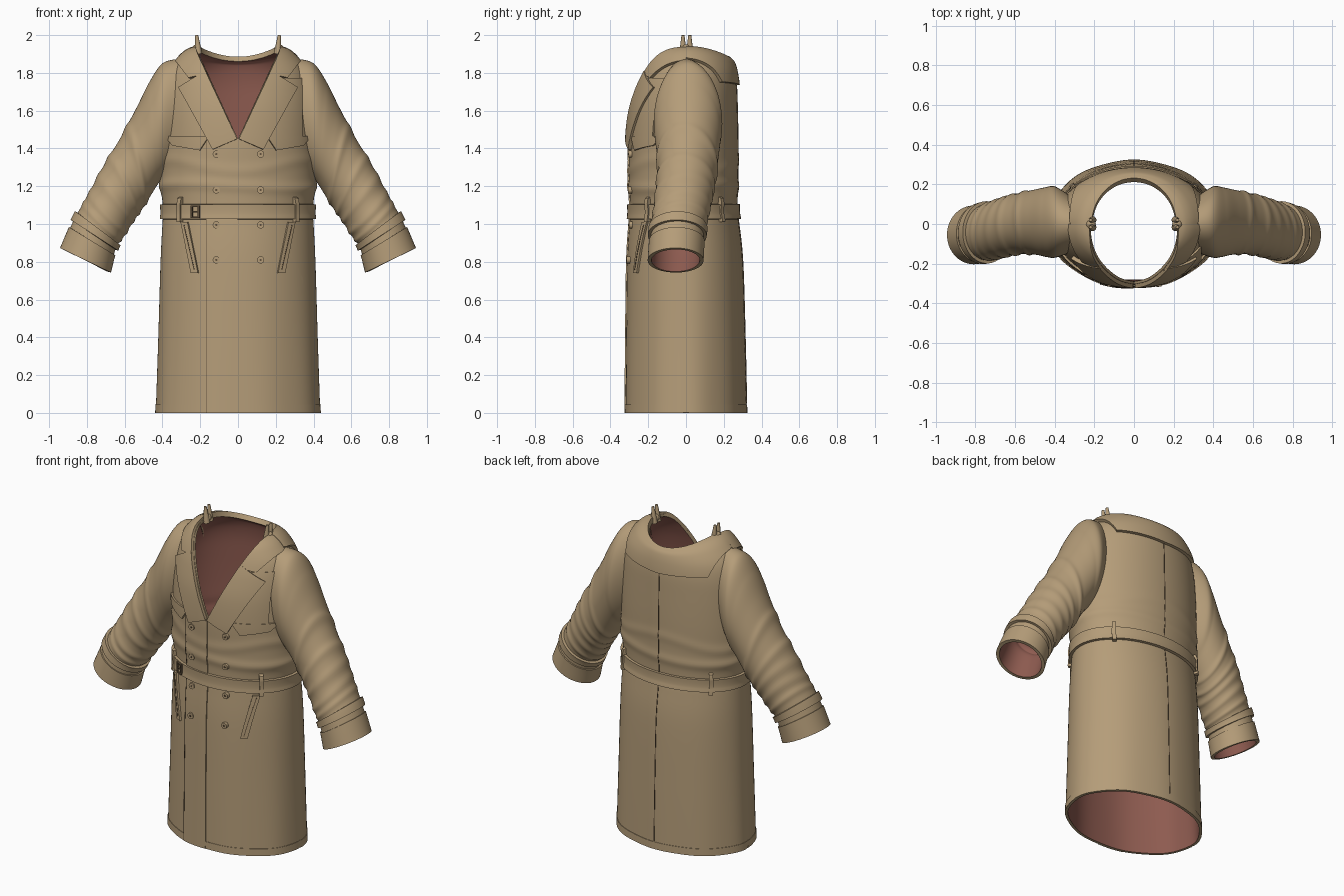
import bpy, bmesh
from math import sin, cos, pi, exp, radians
from mathutils import Vector

if "Cube" in bpy.data.objects:
    bpy.data.objects.remove(bpy.data.objects["Cube"])


def material(name, rgb):
    m = bpy.data.materials.new(name)
    m.use_nodes = True
    m.diffuse_color = (*rgb, 1)
    m.node_tree.nodes["Principled BSDF"].inputs["Base Color"].default_value = (*rgb, 1)
    return m


TAN = material("tan cloth", (0.46, 0.335, 0.19))
LINING = material("red brown lining", (0.27, 0.105, 0.08))
DARK = material("dark brown stitching", (0.12, 0.08, 0.045))

# Body rings: height, half width, front y, back y, droop away from the shoulder line
BODY = [
    (0, .435, -.322, .32, 0), (.4, .422, -.318, .312, 0), (.8, .41, -.312, .3, 0),
    (1.0, .4, -.3, .28, 0), (1.06, .395, -.295, .27, 0), (1.12, .4, -.297, .27, 0),
    (1.2, .41, -.3, .273, 0), (1.32, .41, -.302, .275, 0), (1.45, .408, -.303, .275, 0),
    (1.6, .4, -.29, .272, 0), (1.72, .385, -.262, .268, 0), (1.81, .355, -.235, .258, .2),
    (1.88, .3, -.215, .245, .6), (1.915, .255, -.2, .232, 1), (1.925, .21, -.19, .22, 1.1)]
# Sleeve rings: outer x z, inner x z, centre y, half depth
SLEEVE = [
    (.31, 1.875, .36, 1.28, 0, .15), (.4, 1.85, .4, 1.24, .01, .18),
    (.47, 1.75, .425, 1.21, .01, .175), (.535, 1.62, .45, 1.17, .01, .165),
    (.62, 1.46, .5, 1.09, .005, .155), (.71, 1.31, .55, 1.02, -.01, .15),
    (.8, 1.14, .6, .94, -.03, .145), (.865, 1.03, .645, .875, -.045, .14),
    (.935, .87, .68, .745, -.055, .14)]
V_LOW, V_SLOPE = 1.45, 2.15


def sample(rows, u):
    """Smooth interpolation between rows."""
    i = min(int(u), len(rows) - 2)
    t = u - i
    a, b, c, d = (rows[max(0, min(len(rows) - 1, k))] for k in range(i - 1, i + 3))
    return [q + .5 * t * (r - p + t * (2 * p - 5 * q + 4 * r - s + t * (3 * (q - r) + s - p)))
            for p, q, r, s in zip(a, b, c, d)]


def tube(point, u0, u1, steps, cols=96):
    """Open tube whose faces look outward."""
    bm = bmesh.new()
    rings = [[bm.verts.new(point(u0 + (u1 - u0) * i / steps, 2 * pi * j / cols))
              for j in range(cols)] for i in range(steps + 1)]
    facing = 0
    for r, s in zip(rings, rings[1:]):
        mid = sum((v.co for v in r), Vector()) / cols
        for j in range(cols):
            k = (j + 1) % cols
            f = bm.faces.new((r[j], r[k], s[k], s[j]))
            f.normal_update()
            facing += f.normal.dot(f.calc_center_median() - mid)
    if facing < 0:
        bmesh.ops.reverse_faces(bm, faces=bm.faces[:])
    return bm


def finish(bm, name, mats, thick=0, offset=1):
    me = bpy.data.meshes.new(name)
    bm.to_mesh(me)
    bm.free()
    ob = bpy.data.objects.new(name, me)
    bpy.context.collection.objects.link(ob)
    for m in mats:
        me.materials.append(m)
    bpy.ops.object.select_all(action='DESELECT')
    ob.select_set(True)
    bpy.context.view_layer.objects.active = ob
    if thick:
        mod = ob.modifiers.new("thickness", 'SOLIDIFY')
        mod.thickness, mod.offset = thick, offset
        mod.material_offset = len(mats) - 1
        bpy.ops.object.modifier_apply(modifier=mod.name)
    bpy.ops.object.shade_smooth_by_angle(angle=radians(40))
    return ob


def body_point(u, a):
    z, w, front, back, droop = sample(BODY, u)
    fold = .022 * exp(-((z - 1.2 - .012 * sin(2 * a)) / .028) ** 2)
    fold += .014 * exp(-((z - 1.31 + .03 * sin(3 * a)) / .03) ** 2)
    fold += .006 * sin(9 * a) * max(0, 1 - z)
    x, y = w * cos(a), (back if sin(a) > 0 else -front) * sin(a)
    return Vector((x * (1 + fold), y * (1 + fold), z - droop * y * y))


def body_tube():
    return tube(body_point, 0, len(BODY) - 1, 112)


def cut(bm, faces, co, no, clear):
    geom = list({e for f in faces for e in (*f.verts, *f.edges)}) + list(faces)
    bmesh.ops.bisect_plane(bm, geom=geom, plane_co=co, plane_no=no, clear_outer=clear)


def cloth(name, outline, thick, front=True, mat=TAN):
    """Layer of cloth on the body, clipped to a convex outline in x and z."""
    bm = body_tube()
    cut(bm, bm.faces[:], (0, 0, 0), (0, 1 if front else -1, 0), True)
    cx = sum(p[0] for p in outline) / len(outline)
    cz = sum(p[1] for p in outline) / len(outline)
    for (x, z), (p, q) in zip(outline, outline[1:] + outline[:1]):
        no = Vector((q - z, 0, x - p))
        if no.dot(Vector((cx - x, 0, cz - z))) > 0:
            no.negate()
        cut(bm, bm.faces[:], (x, 0, z), no.normalized(), True)
    return finish(bm, name, [mat], thick)


def box(x0, x1, z0, z1):
    return [(x0, z0), (x1, z0), (x1, z1), (x0, z1)]


# Coat body with the open V neck
bm = body_tube()
for s in (-1, 1):
    cut(bm, [f for f in bm.faces if f.calc_center_median().y < 0],
        (0, 0, V_LOW), Vector((-s * V_SLOPE, 0, 1)).normalized(), False)
gone = []
for f in bm.faces:
    c = f.calc_center_median()
    if c.y < 0 and c.z > V_LOW + V_SLOPE * abs(c.x):
        gone.append(f)
bmesh.ops.delete(bm, geom=gone, context='FACES')
finish(bm, "coat_body", [TAN, LINING], .014, -1)

# Sleeves, cuffs and cuff straps
for side, word in ((1, "left"), (-1, "right")):
    def sleeve_point(u, a):
        ox, oz, ix, iz, yc, yh = sample(SLEEVE, u)
        k = 1
        for n, centre in enumerate((3.7, 4.6, 5.2, 5.8, 6.35)):
            k += .045 * exp(-((u - centre - .15 * sin(a + n)) / .16) ** 2)
        h = k * cos(a) / 2
        return Vector((side * ((ox + ix) / 2 + (ox - ix) * h), yc + yh * k * sin(a),
                       (oz + iz) / 2 + (oz - iz) * h))
    finish(tube(sleeve_point, 0, 8, 96, 64), word + "_sleeve", [TAN, LINING], .012, -1)
    finish(tube(sleeve_point, 7.3, 8, 8, 64), word + "_cuff", [TAN], .008)
    finish(tube(sleeve_point, 6.75, 7.1, 6, 64), word + "_cuff_strap", [TAN], .016)

# Belt with its loops
bm = body_tube()
cut(bm, bm.faces[:], (0, 0, 1.025), (0, 0, -1), True)
cut(bm, bm.faces[:], (0, 0, 1.105), (0, 0, 1), True)
finish(bm, "belt", [TAN], .016)
for x in (-.3, .3):
    for front in (True, False):
        cloth("belt_loop", box(x - .009, x + .009, 1.01, 1.12), .024, front)

# Lapels, collar, chest flap and slanted pockets
for s in (-1, 1):
    def flip(pts):
        return [(s * x, z) for x, z in pts]
    cloth("lapel", flip([(.004, 1.45), (.13, 1.395), (.305, 1.72), (.168, 1.805)]), .02)
    cloth("front_collar", flip([(.16, 1.79), (.255, 1.77), (.34, 1.88), (.34, 1.96), (.24, 1.96)]), .016)
    cloth("pocket_welt", flip([(.262, 1.01), (.297, 1.01), (.245, .74), (.207, .74)]), .012)
    cloth("pocket_slit", flip([(.278, .995), (.282, .995), (.228, .755), (.224, .755)]), .014, True, DARK)
    cloth("chest_pocket_flap", flip([(.15, 1.465), (.38, 1.465), (.34, 1.415), (.2, 1.39)]), .011)
cloth("back_collar", [(-.28, 1.75), (0, 1.735), (.28, 1.75), (.34, 1.96), (-.34, 1.96)], .018, False)
cloth("storm_flap", [(.06, 1.465), (.335, 1.465), (.335, 1.77), (.15, 1.77)], .008)

# Overlapping front edge, back seam and hem stitching
cloth("front_overlap", box(-.165, -.002, 0, 1.44), .006)
cloth("front_edge_seam", box(-.168, -.164, 0, 1.44), .007, True, DARK)
cloth("back_seam", box(-.002, .002, .05, 1.74), .003, False, DARK)
for front in (True, False):
    cloth("hem_band", box(-.5, .5, 0, .045), .003, front)


def part(name, make, loc, rot=(0, 0, 0), mat=TAN):
    make(location=loc, rotation=rot)
    ob = bpy.context.object
    ob.name = name
    ob.data.materials.append(mat)
    bpy.ops.object.shade_smooth_by_angle(angle=radians(40))
    return ob


def front_y(x, z):
    best = min((body_point(u / 8, -pi / 2 + x / .4) for u in range(96)), key=lambda p: abs(p.z - z))
    return best.y


# Double row of buttons
for x in (-.115, .12):
    for z in (1.37, 1.18, .995, .81):
        y = front_y(x, z) - .006
        part("button", lambda **k: bpy.ops.mesh.primitive_cylinder_add(
            vertices=20, radius=.019, depth=.02, **k), (x, y, z), (pi / 2, 0, 0))
        part("button_thread", lambda **k: bpy.ops.mesh.primitive_cylinder_add(
            vertices=8, radius=.006, depth=.004, **k), (x, y - .011, z), (pi / 2, 0, 0), DARK)

# Belt buckle frame and prong
for x0, x1, z0, z1 in ((-.24, -.232, 1.03, 1.1), (-.203, -.195, 1.03, 1.1), (-.24, -.195, 1.03, 1.038),
                       (-.24, -.195, 1.092, 1.1), (-.24, -.195, 1.062, 1.068)):
    cloth("buckle_bar", box(x0, x1, z0, z1), .026, True, DARK)

# Small upright collar loops on the shoulders
for s in (-1, 1):
    for y in (-.016, .02):
        part("collar_loop", lambda **k: bpy.ops.mesh.primitive_cone_add(
            vertices=12, radius1=.02, radius2=.008, depth=.1, **k), (s * .214, y, 1.95), (0, s * .1, 0))
    part("collar_loop_base", lambda **k: bpy.ops.mesh.primitive_uv_sphere_add(
        segments=16, ring_count=8, radius=.026, **k), (s * .218, 0, 1.925))
